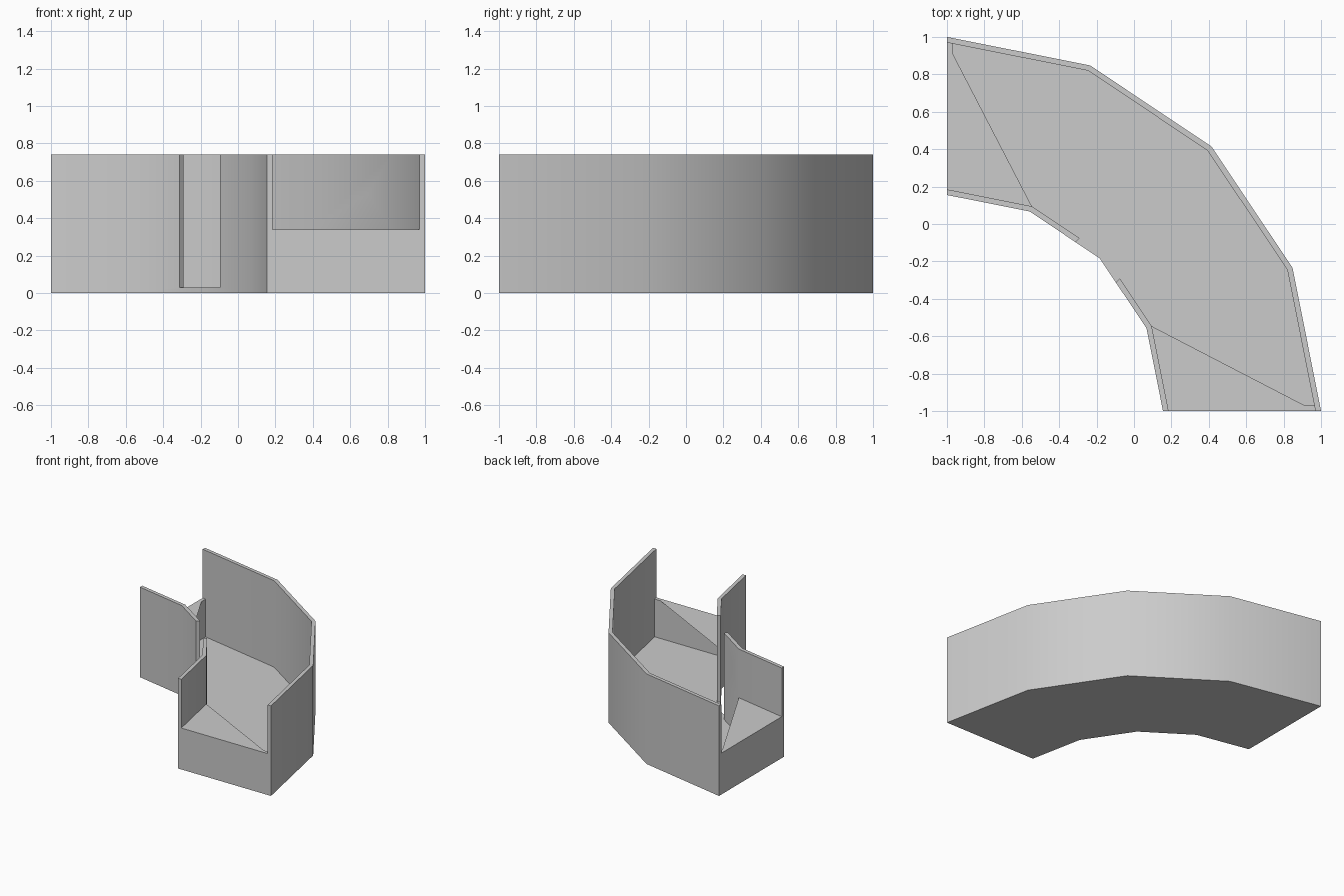
import bpy, bmesh
from math import radians, sin, cos, pi
from mathutils import Vector, Matrix

cube = bpy.data.objects.get("Cube")
if cube:
    bpy.data.objects.remove(cube, do_unlink=True)

HEIGHT, SILL, WALL = 0.74, 0.34, 0.03
R_OUT, R_IN, STEPS = 2.0, 1.155, 4
CENTRE = Vector((-1, -1, 0))

grey = bpy.data.materials.new("plain grey")
grey.use_nodes = True
tone = (0.6, 0.6, 0.6, 1)
grey.diffuse_color = tone
grey.node_tree.nodes["Principled BSDF"].inputs["Base Color"].default_value = tone


def prism(name, outline, z0, z1):
    """Extrude a flat outline between two heights."""
    bm = bmesh.new()
    face = bm.faces.new([bm.verts.new((p.x, p.y, z0)) for p in outline])
    top = bmesh.ops.extrude_face_region(bm, geom=[face])["geom"]
    verts = [v for v in top if isinstance(v, bmesh.types.BMVert)]
    bmesh.ops.translate(bm, verts=verts, vec=(0, 0, z1 - z0))
    bmesh.ops.recalc_face_normals(bm, faces=bm.faces)
    mesh = bpy.data.meshes.new(name)
    bm.to_mesh(mesh)
    bm.free()
    ob = bpy.data.objects.new(name, mesh)
    bpy.context.collection.objects.link(ob)
    mesh.materials.append(grey)
    return ob


def band(r_in, r_out, end):
    """Faceted quarter ring whose straight ends are moved outward by end."""
    def arc(r):
        pts = [CENTRE + Vector((r * cos(i * pi / 2 / STEPS), r * sin(i * pi / 2 / STEPS), 0))
               for i in range(STEPS + 1)]
        # Slide each end point along its own facet
        for a, b, axis in ((0, 1, 1), (STEPS, STEPS - 1, 0)):
            d = pts[a] - pts[b]
            pts[a] = pts[a] + d * (end / abs(d[axis]))
        return pts
    return arc(r_out) + arc(r_in)[::-1]


# Solid curved block, hollowed by the cutters below
body = prism("curved_booth", band(R_IN, R_OUT, 0), 0, HEIGHT)

# Main cavity, open space above the low end walls, and the doorway
inner, outer = R_IN + WALL, R_OUT - WALL
turn = Matrix.Rotation(radians(45), 3, 'Z')
door = [CENTRE + turn @ Vector((x, y, 0))
        for x, y in ((0.9, -0.153), (1.3, -0.153), (1.3, 0.153), (0.9, 0.153))]
cutters = [
    prism("cavity_cutter", band(inner, outer, -WALL), WALL, 1),
    prism("end_cutter", band(inner, outer, 0.1), SILL, 1),
    prism("doorway_cutter", door, WALL, 1),
]

bpy.context.view_layer.objects.active = body
for cutter in cutters:
    mod = body.modifiers.new(cutter.name, 'BOOLEAN')
    mod.operation, mod.solver, mod.object = 'DIFFERENCE', 'EXACT', cutter
    bpy.ops.object.modifier_apply(modifier=mod.name)
for cutter in cutters:
    bpy.data.objects.remove(cutter, do_unlink=True)

# Soft shading round the curve, crisp rims and corners
bpy.ops.object.select_all(action='DESELECT')
body.select_set(True)
bpy.ops.object.shade_smooth_by_angle(angle=radians(30))
